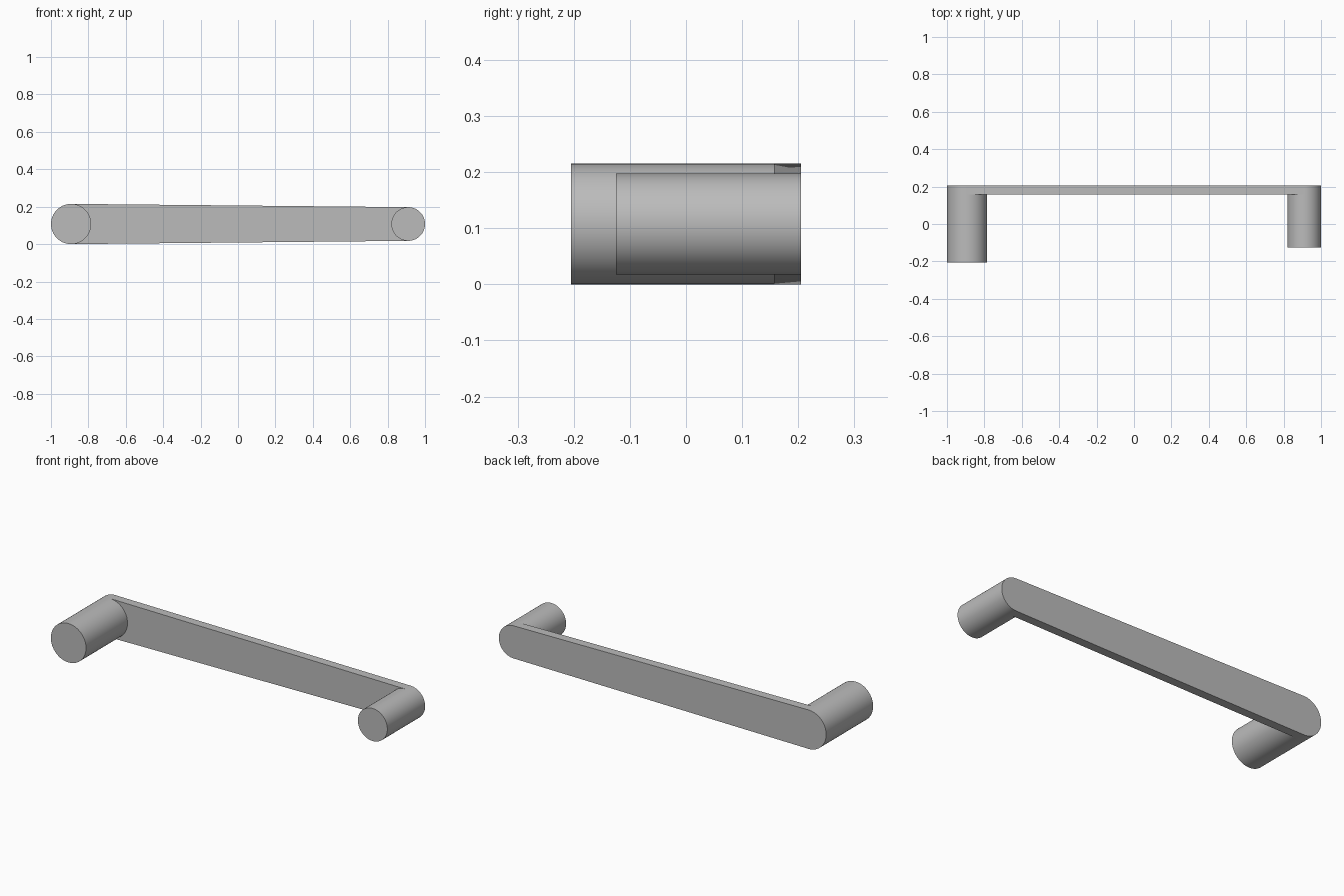
import bpy
import bmesh
import math

if "Cube" in bpy.data.objects:
    bpy.data.objects.remove(bpy.data.objects["Cube"], do_unlink=True)

BACK, PLATE_FRONT = 0.205, 0.157
BIG = dict(x=-0.8925, r=0.1075, front=-0.205)
SMALL = dict(x=0.91, r=0.09, front=-0.125)
AXIS_Z = 0.1075
STEPS = 32

# Angle at which the straight edges touch both round ends
TILT = math.asin((BIG["r"] - SMALL["r"]) / (SMALL["x"] - BIG["x"]))
UPPER = math.pi / 2 - TILT
LOWER = 3 * math.pi / 2 + TILT

metal = bpy.data.materials.new("Grey metal")
metal.use_nodes = True
GREY = (0.5, 0.5, 0.5, 1)
metal.diffuse_color = GREY
metal.node_tree.nodes["Principled BSDF"].inputs["Base Color"].default_value = GREY

bm = bmesh.new()


def arc(peg, y, start, end):
    """Vertices along an arc, both ends included."""
    angles = [start + (end - start) * i / STEPS for i in range(STEPS + 1)]
    return [bm.verts.new((peg["x"] + peg["r"] * math.cos(a), y,
                          AXIS_Z + peg["r"] * math.sin(a))) for a in angles]


def bridge(a, b):
    """Quads between two closed rings."""
    for i in range(len(a)):
        j = (i + 1) % len(a)
        bm.faces.new((a[i], a[j], b[j], b[i]))


def ring(peg, y, start):
    return arc(peg, y, start, start + 2 * math.pi * STEPS / (STEPS + 1))


def peg_with_end(peg, outer_start, outer_end):
    """Round peg rising from the plate; returns outer and inner plate arcs."""
    outer = arc(peg, PLATE_FRONT, outer_start, outer_end)
    inner = arc(peg, PLATE_FRONT, outer_end, outer_start + 2 * math.pi)
    # Join the doubled arc ends into one loop
    for doubled in (inner[0], inner[-1]):
        bm.verts.remove(doubled)
    inner = [outer[-1]] + inner[1:-1] + [outer[0]]
    base = outer + inner[1:-1]
    tip = [bm.verts.new((v.co.x, peg["front"], v.co.z)) for v in base]
    bridge(base, tip)
    bm.faces.new(tip)
    return outer, inner


# Two pegs, then the tapered plate that joins them
big_outer, big_inner = peg_with_end(BIG, UPPER, LOWER)
small_outer, small_inner = peg_with_end(SMALL, LOWER - 2 * math.pi, UPPER)
outline = big_outer + small_outer
back = [bm.verts.new((v.co.x, BACK, v.co.z)) for v in outline]
bridge(outline, back)
bm.faces.new(back)
bm.faces.new(big_inner + small_inner)
bmesh.ops.recalc_face_normals(bm, faces=bm.faces)

mesh = bpy.data.meshes.new("link_bar")
bm.to_mesh(mesh)
bm.free()
mesh.materials.append(metal)
link = bpy.data.objects.new("link_bar", mesh)
bpy.context.collection.objects.link(link)

bpy.ops.object.select_all(action="DESELECT")
link.select_set(True)
bpy.context.view_layer.objects.active = link
bpy.ops.object.shade_smooth_by_angle(angle=math.radians(30))
